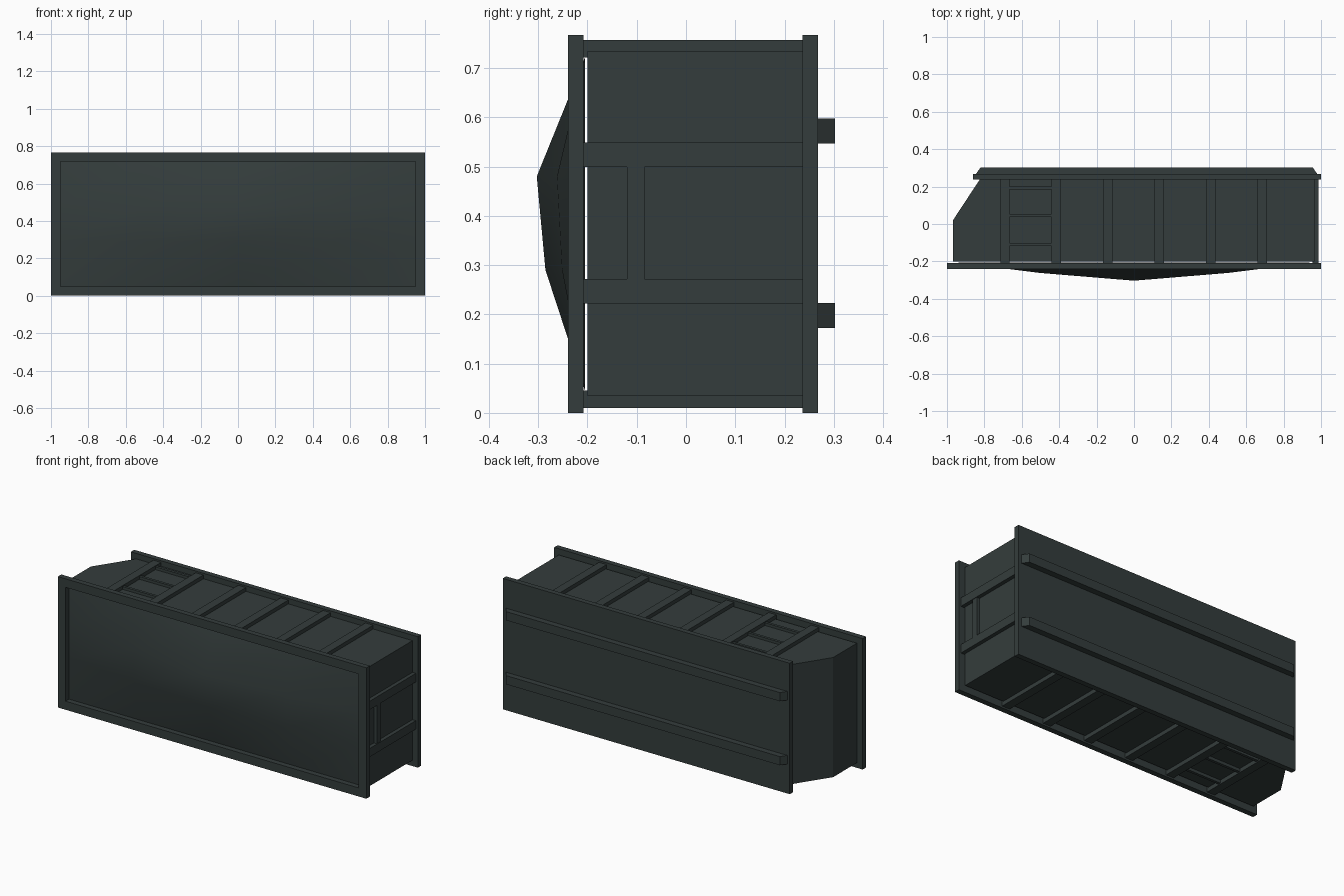
import bpy, bmesh

if "Cube" in bpy.data.objects:
    bpy.data.objects.remove(bpy.data.objects["Cube"])

mat = bpy.data.materials.new("dark green grey paint")
mat.diffuse_color = (0.034, 0.046, 0.045, 1)
mat.use_nodes = True
mat.node_tree.nodes["Principled BSDF"].inputs["Base Color"].default_value = mat.diffuse_color

TOP = 0.767          # full height
MID = TOP / 2


def finish(name, bm):
    bmesh.ops.recalc_face_normals(bm, faces=bm.faces)
    mesh = bpy.data.meshes.new(name)
    bm.to_mesh(mesh)
    bm.free()
    mesh.materials.append(mat)
    ob = bpy.data.objects.new(name, mesh)
    bpy.context.collection.objects.link(ob)
    return ob


def prism(bm, outline, z0, z1):
    """Extrude an xy outline from z0 to z1."""
    lo = [bm.verts.new((x, y, z0)) for x, y in outline]
    hi = [bm.verts.new((x, y, z1)) for x, y in outline]
    bm.faces.new(lo[::-1])
    bm.faces.new(hi)
    n = len(lo)
    for i in range(n):
        j = (i + 1) % n
        bm.faces.new((lo[i], lo[j], hi[j], hi[i]))


def box(bm, x0, x1, y0, y1, z0, z1):
    prism(bm, [(x0, y0), (x1, y0), (x1, y1), (x0, y1)], z0, z1)


# container body with the sloped left end
bm = bmesh.new()
prism(bm, [(-0.968, -0.2), (0.965, -0.2), (0.965, 0.245),
           (-0.82, 0.245), (-0.968, 0.02)], 0.034, 0.735)
finish("container_body", bm)

# rim frame around the opening
bm = bmesh.new()
for s in (-1, 1):
    box(bm, min(s * 0.95, s), max(s * 0.95, s), -0.24, -0.208, 0, TOP)
for z in (0, TOP - 0.05):
    box(bm, -0.95, 0.95, -0.24, -0.208, z, z + 0.05)
finish("opening_rim", bm)

# floor plate
bm = bmesh.new()
box(bm, -0.86, 1, 0.237, 0.268, 0, TOP)
finish("floor_plate", bm)

# skid rails with bevelled ends
for i, z in enumerate((0.172, 0.547)):
    bm = bmesh.new()
    prism(bm, [(-0.85, 0.26), (0.985, 0.26), (0.955, 0.303), (-0.82, 0.303)],
          z, z + 0.051)
    finish(f"skid_rail_{i + 1}", bm)

# side ribs and ladder rungs, on both long sides
for side, z0, z1 in (("lower", 0.01, 0.045), ("upper", TOP - 0.045, TOP - 0.01)):
    bm = bmesh.new()
    for i in range(6):
        x = -0.69 + i * 0.275
        box(bm, x - 0.025, x + 0.025, -0.21, 0.24, z0, z1)
    finish(f"{side}_side_ribs", bm)
    bm = bmesh.new()
    for y in (-0.11, 0.045, 0.193):
        box(bm, -0.67, -0.44, y - 0.008, y + 0.008, z0 + 0.006, z1 - 0.006)
    finish(f"{side}_ladder_rungs", bm)

# bars on the right end
bm = bmesh.new()
for z in (0.222, 0.499):
    box(bm, 0.955, 0.987, -0.21, 0.24, z, z + 0.05)
box(bm, 0.955, 0.984, -0.12, -0.084, 0.27, 0.5)
finish("end_bars", bm)

# heaped load bulging out of the opening
bm = bmesh.new()
xs = (-0.955, -0.5, 0, 0.5, 0.955)
zs = (0.045, 0.29, 0.48, 0.722)
rise_x = (0, 0.58, 1, 0.58, 0)
rise_z = (0, 0.82, 1, 0)
grid = [[bm.verts.new((x, -0.205 - 0.098 * rx * rz, z))
         for x, rx in zip(xs, rise_x)] for z, rz in zip(zs, rise_z)]
for j in range(len(zs) - 1):
    for i in range(len(xs) - 1):
        f = bm.faces.new((grid[j][i], grid[j][i + 1],
                          grid[j + 1][i + 1], grid[j + 1][i]))
        f.smooth = True
heap = finish("heaped_load", bm)
# keep the open sheet facing forward
if heap.data.polygons[0].normal.y > 0:
    heap.data.flip_normals()
